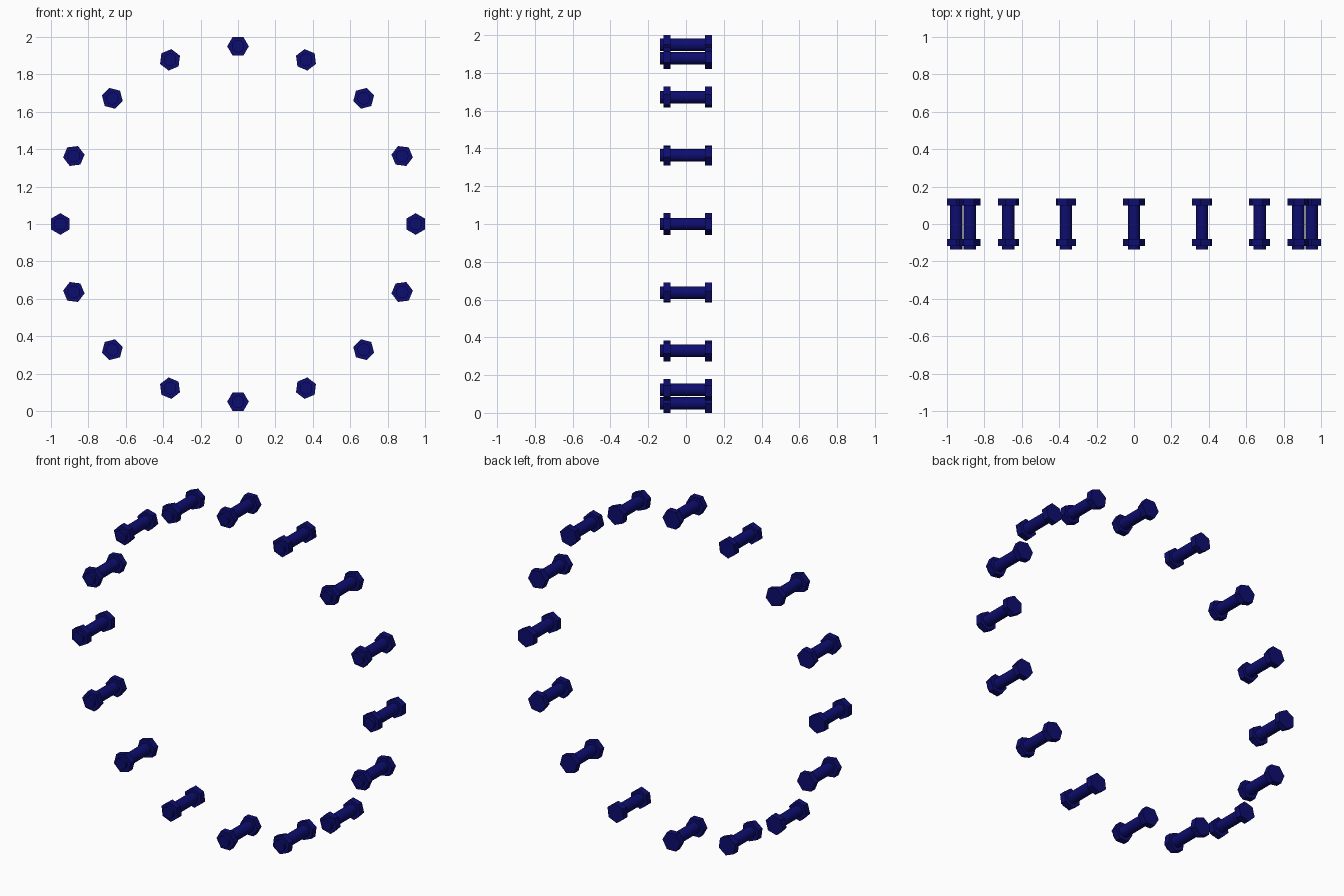
import bpy
import bmesh
import math
from mathutils import Matrix

cube = bpy.data.objects.get("Cube")
if cube:
    bpy.data.objects.remove(cube, do_unlink=True)

COUNT = 16
RING = 0.95         # ring radius
HEAD_R = 0.0577     # hexagon corner radius
SHAFT_R = 0.033

navy = bpy.data.materials.new("navy blue")
navy.use_nodes = True
colour = (0.004, 0.004, 0.16, 1)
navy.diffuse_color = colour
navy.node_tree.nodes["Principled BSDF"].inputs["Base Color"].default_value = colour


def add_prism(bm, sides, radius, y0, y1):
    """Closed prism along y, with a corner pointing along x."""
    place = (Matrix.Translation((0, (y0 + y1) / 2, 0))
             @ Matrix.Rotation(math.pi / 2, 4, 'X'))
    made = bmesh.ops.create_cone(bm, cap_ends=True, segments=sides, radius1=radius,
                                 radius2=radius, depth=y1 - y0)
    verts = made["verts"]
    # Turn one corner onto the x axis
    corner = verts[0].co
    turn = Matrix.Rotation(-math.atan2(corner.y, corner.x), 4, 'Z')
    bmesh.ops.transform(bm, matrix=place @ turn, verts=verts)


# One bolt: shaft, front nut and rear head
bm = bmesh.new()
add_prism(bm, 24, SHAFT_R, -0.137, 0.11)
add_prism(bm, 6, HEAD_R, -0.118, -0.081)
add_prism(bm, 6, HEAD_R, 0.1, 0.137)
mesh = bpy.data.meshes.new("bolt")
bm.to_mesh(mesh)
bm.free()
mesh.materials.append(navy)

# Ring of bolts, each turned to face the centre
for i in range(COUNT):
    bolt = bpy.data.objects.new(f"bolt_{i + 1}", mesh)
    bpy.context.collection.objects.link(bolt)
    angle = 2 * math.pi * i / COUNT
    bolt.location = (RING * math.sin(angle), 0, 1 + RING * math.cos(angle))
    bolt.rotation_euler.y = angle
    bolt.select_set(True)
    bpy.context.view_layer.objects.active = bolt

# Smooth shafts, crisp hexagon edges
bpy.ops.object.shade_smooth_by_angle(angle=math.radians(30))
